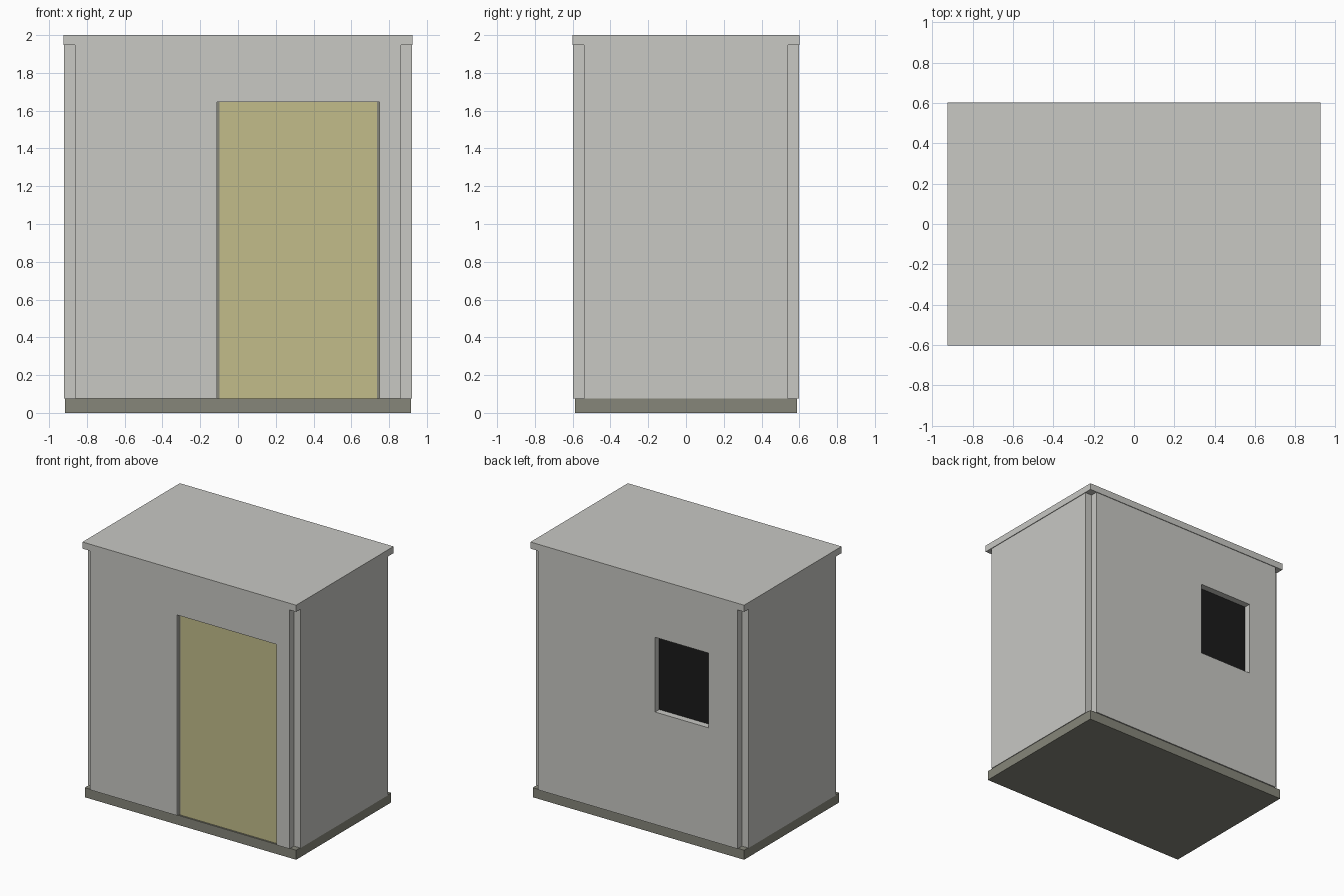
import bpy

cube = bpy.data.objects.get("Cube")
if cube:
    bpy.data.objects.remove(cube, do_unlink=True)


def material(name, r, g, b):
    m = bpy.data.materials.new(name)
    m.use_nodes = True
    m.diffuse_color = (r, g, b, 1)
    bsdf = m.node_tree.nodes["Principled BSDF"]
    bsdf.inputs["Base Color"].default_value = (r, g, b, 1)
    bsdf.inputs["Roughness"].default_value = 0.8
    return m


PANEL = material("pale grey panel", 0.58, 0.58, 0.55)
BASE = material("dark grey base", 0.24, 0.24, 0.195)
DOOR = material("khaki door", 0.54, 0.505, 0.255)
GLASS = material("black glass", 0.011, 0.011, 0.011)


def box(name, mat, x, y, z):
    """Axis-aligned box from three (low, high) ranges."""
    verts = [(a, b, c) for a in x for b in y for c in z]
    faces = [(0, 1, 3, 2), (4, 6, 7, 5), (0, 4, 5, 1),
             (2, 3, 7, 6), (0, 2, 6, 4), (1, 5, 7, 3)]
    mesh = bpy.data.meshes.new(name)
    mesh.from_pydata(verts, [], faces)
    mesh.materials.append(mat)
    obj = bpy.data.objects.new(name, mesh)
    bpy.context.collection.objects.link(obj)
    return obj


FLOOR, CEILING = 0.075, 1.948
HALF_X, HALF_Y = 0.92, 0.597      # outer wall faces
IN_X, IN_Y = 0.863, 0.541         # inner wall faces, open notch at corners
full = (FLOOR, CEILING)
front = (-HALF_Y, -IN_Y)
back = (IN_Y, HALF_Y)

# Base slab and flat roof
box("base", BASE, (-0.915, 0.915), (-0.588, 0.588), (0, FLOOR))
box("roof", PANEL, (-0.925, 0.925), (-0.602, 0.602), (CEILING, 2.0))

# Side walls
for name, s in (("left", 1), ("right", -1)):
    box(name + "_wall", PANEL, sorted((s * IN_X, s * HALF_X)), (-IN_Y, IN_Y), full)

# Front wall panels around the doorway
D0, D1, DOOR_TOP = -0.11, 0.75, 1.645
box("front_wall_wide", PANEL, (-IN_X, D0), front, full)
box("front_wall_narrow", PANEL, (D1, IN_X), front, full)
box("front_lintel", PANEL, (D0, D1), front, (DOOR_TOP, CEILING))

# Recessed door and its jambs
JAMB = 0.013
box("door", DOOR, (D0 + JAMB, D1 - JAMB), (-0.575, -IN_Y), (FLOOR, DOOR_TOP))
for name, x in (("right", D0), ("left", D1 - JAMB)):
    box(name + "_door_jamb", BASE, (x, x + JAMB), (-0.573, -IN_Y), (FLOOR, DOOR_TOP))

# Back wall panels around the window
W0, W1, SILL, HEAD = -0.612, -0.15, 0.955, 1.54
box("back_wall_wide", PANEL, (W1, IN_X), back, full)
box("back_wall_narrow", PANEL, (-IN_X, W0), back, full)
box("back_wall_below_window", PANEL, (W0, W1), back, (FLOOR, SILL))
box("back_wall_above_window", PANEL, (W0, W1), back, (HEAD, CEILING))

# Window pane at the inner face of the wall
box("window_pane", GLASS, (W0, W1), (IN_Y - 0.004, IN_Y + 0.004), (SILL, HEAD))
